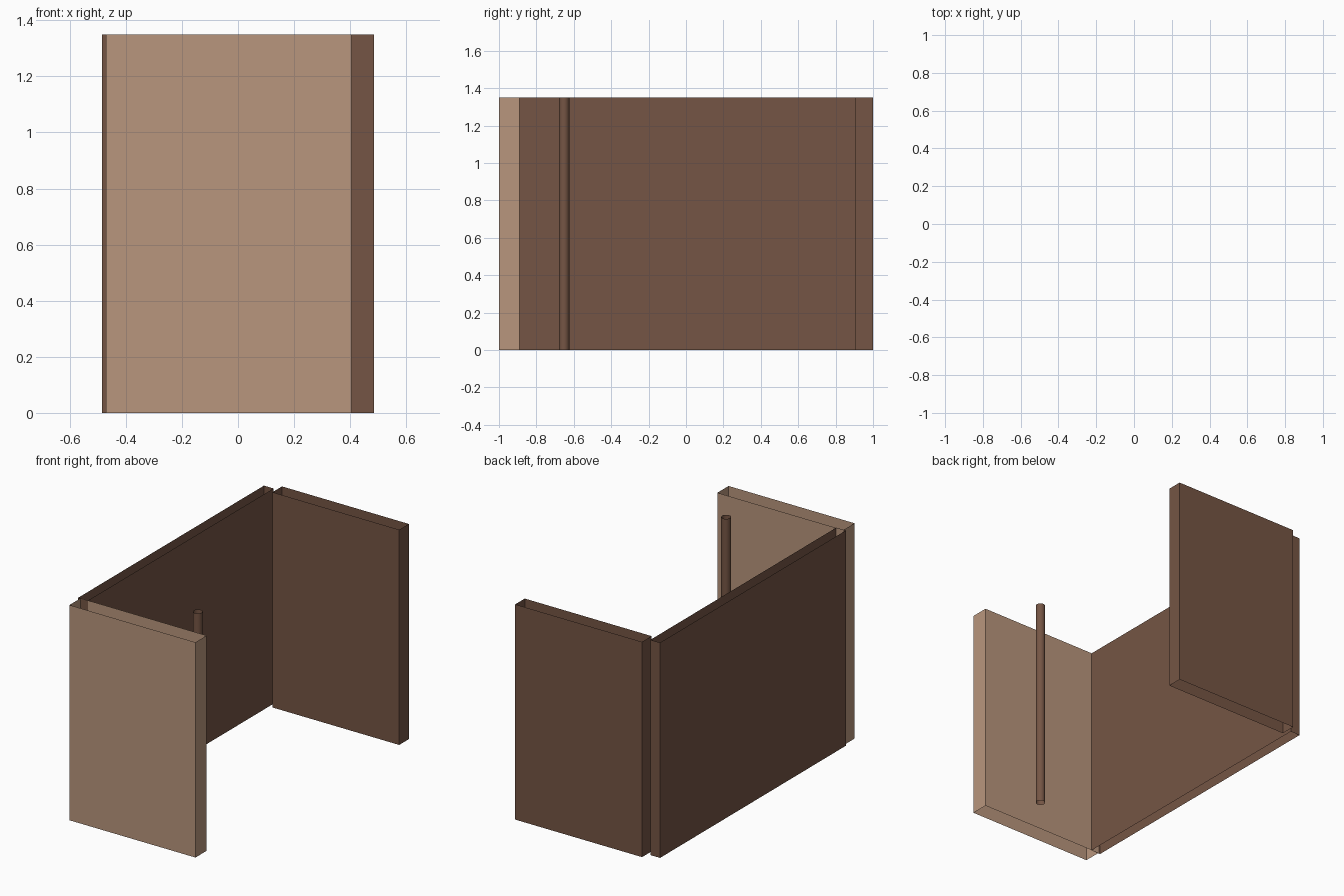
import bpy, bmesh, math

if "Cube" in bpy.data.objects:
    bpy.data.objects.remove(bpy.data.objects["Cube"])

H = 1.35  # common height of every part


def material(name, rgb):
    m = bpy.data.materials.new(name)
    m.diffuse_color = (*rgb, 1.0)
    m.use_nodes = True
    m.node_tree.nodes["Principled BSDF"].inputs["Base Color"].default_value = m.diffuse_color
    return m


tan = material("light_tan", (0.485, 0.305, 0.205))
brown = material("dark_brown", (0.178, 0.091, 0.058))


def open_shell(name, outline, mat):
    """Extrude a closed outline (counter-clockwise) upward, open at top and bottom."""
    bm = bmesh.new()
    low = [bm.verts.new((x, y, 0)) for x, y in outline]
    high = [bm.verts.new((x, y, H)) for x, y in outline]
    n = len(outline)
    for i in range(n):
        j = (i + 1) % n
        bm.faces.new((low[i], low[j], high[j], high[i]))
    me = bpy.data.meshes.new(name)
    bm.to_mesh(me)
    bm.free()
    me.materials.append(mat)
    ob = bpy.data.objects.new(name, me)
    bpy.context.collection.objects.link(ob)
    return ob


def rect(x0, x1, y0, y1):
    return [(x0, y0), (x1, y0), (x1, y1), (x0, y1)]


# Three hollow wall panels in a U shape
open_shell("front_panel", rect(-0.47, 0.405, -1.0, -0.889), tan)
open_shell("side_panel", rect(-0.485, -0.418, -0.892, 0.95), brown)
open_shell("back_panel", rect(-0.395, 0.485, 0.905, 1.0), brown)

# Slim round post behind the front panel
N = 20
ring = [(0.178 + 0.028 * math.cos(2 * math.pi * i / N),
         -0.652 + 0.028 * math.sin(2 * math.pi * i / N)) for i in range(N)]
post = open_shell("round_post", ring, brown)
for p in post.data.polygons:
    p.use_smooth = True
